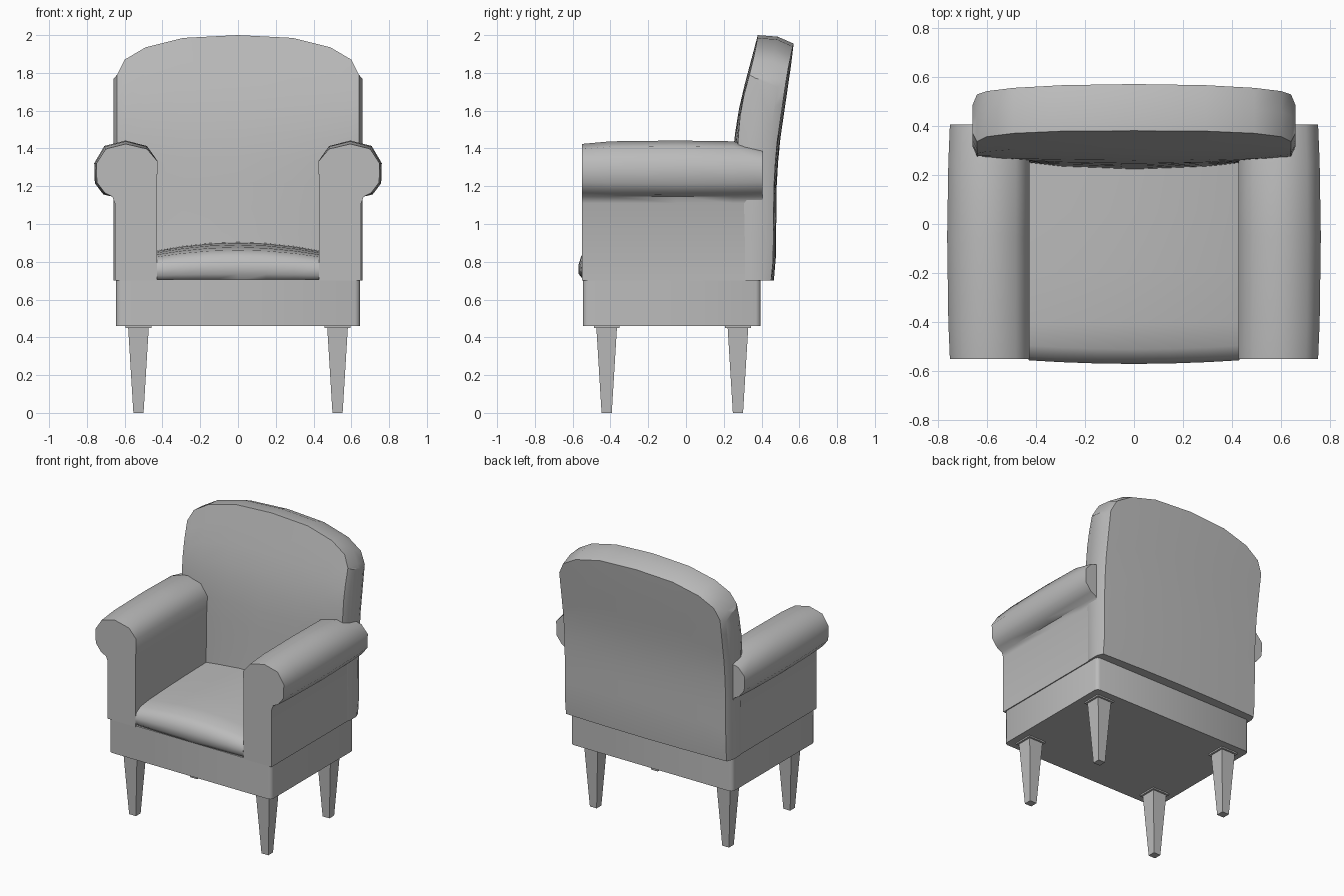
import bpy, bmesh, math

if "Cube" in bpy.data.objects:
    bpy.data.objects.remove(bpy.data.objects["Cube"], do_unlink=True)

grey = bpy.data.materials.new("warm_grey")
grey.use_nodes = True
COLOUR = (0.5, 0.5, 0.5, 1)
grey.diffuse_color = COLOUR
grey.node_tree.nodes["Principled BSDF"].inputs["Base Color"].default_value = COLOUR


def loft(name, sections, angle=None):
    """Skin closed sections with equal point counts and cap both ends."""
    bm = bmesh.new()
    rings = [[bm.verts.new(p) for p in s] for s in sections]
    n = len(rings[0])
    for a, b in zip(rings, rings[1:]):
        for i in range(n):
            j = (i + 1) % n
            bm.faces.new((a[i], a[j], b[j], b[i]))
    bm.faces.new(rings[0])
    bm.faces.new(rings[-1])
    bmesh.ops.recalc_face_normals(bm, faces=bm.faces)
    mesh = bpy.data.meshes.new(name)
    bm.to_mesh(mesh)
    bm.free()
    mesh.materials.append(grey)
    ob = bpy.data.objects.new(name, mesh)
    bpy.context.collection.objects.link(ob)
    if angle:
        bpy.ops.object.select_all(action='DESELECT')
        ob.select_set(True)
        bpy.context.view_layer.objects.active = ob
        bpy.ops.object.shade_smooth_by_angle(angle=math.radians(angle))
    return ob


def square(x, y, z, h):
    return [(x + a * h, y + b * h, z) for a, b in ((-1, -1), (1, -1), (1, 1), (-1, 1))]


def interp(table, z):
    for (z0, y0), (z1, y1) in zip(table, table[1:]):
        if z <= z1:
            return y0 + (y1 - y0) * (z - z0) / (z1 - z0)
    return table[-1][1]


# Base frame with slightly rounded upright corners
def base_ring(z):
    pts = []
    for sx, sy, start in ((1, 1, 0), (-1, 1, 90), (-1, -1, 180), (1, -1, 270)):
        for k in range(3):
            a = math.radians(start + 45 * k)
            pts.append((sx * 0.62 + 0.025 * math.cos(a),
                        -0.075 + sy * 0.445 + 0.025 * math.sin(a), z))
    return pts


loft("base_frame", [base_ring(0.46), base_ring(0.705)], 50)

# Tapered legs with thin mounting plates
for side, sx in (("left", 1), ("right", -1)):
    for end, y in (("front", -0.42), ("back", 0.275)):
        x = sx * 0.527
        loft(f"{end}_{side}_leg", [square(x, y, 0, 0.027), square(x, y, 0.46, 0.055)])
        loft(f"{end}_{side}_leg_plate", [square(x, y, 0.45, 0.068), square(x, y, 0.465, 0.068)])

# Scroll arms: the roll swells a little along the middle
ARM = [(0.43, 0.70), (0.43, 1.20), (0.425, 1.33), (0.482, 1.405), (0.595, 1.432),
       (0.70, 1.405), (0.75, 1.32), (0.747, 1.22), (0.705, 1.165),
       (0.665, 1.145), (0.652, 1.11), (0.652, 0.70)]
for side, sx in (("left", 1), ("right", -1)):
    sections = []
    for y, swell, drop in ((-0.55, 1, 0.008), (-0.4, 1.04, 0), (-0.05, 1.07, 0),
                           (0.25, 1.04, 0), (0.405, 1, 0.03)):
        ring = []
        for x, z in ARM:
            if z > 1.15:
                x = 0.59 + (x - 0.59) * (swell if x > 0.5 else 1)
                z = 1.29 + (z - 1.29) * swell - (drop if z > 1.35 else 0)
            ring.append((sx * x, y, z))
        sections.append(ring)
    loft(f"{side}_arm", sections, 52)

# Crowned seat cushion with a rounded front
SEAT = [(0.28, 0.70), (-0.54, 0.70), (-0.568, 0.735), (-0.57, 0.78), (-0.555, 0.83),
        (-0.51, 0.862), (-0.40, 0.877), (-0.2, 0.89), (0.05, 0.90), (0.28, 0.905)]
sections = []
for x in (-0.43, -0.4, -0.3, -0.15, 0, 0.15, 0.3, 0.4, 0.43):
    fall = (abs(x) / 0.43) ** 2
    sections.append([(x, y + (0.015 * fall if y < -0.5 else 0),
                      z - 0.045 * fall * (z - 0.70) / 0.2) for y, z in SEAT])
loft("seat_cushion", sections, 50)

# Leaning backrest: arched top, bulging front, gently curved rear
FRONT = [(0.70, 0.21), (0.90, 0.224), (1.42, 0.25), (1.65, 0.287), (2.0, 0.38)]
REAR = [(0.70, 0.465), (0.76, 0.475), (1.2, 0.48), (1.4, 0.492), (1.88, 0.562), (2.0, 0.575)]
ARCH = [(0, 2.0), (0.29, 1.985), (0.49, 1.935), (0.60, 1.87), (0.64, 1.79), (0.658, 1.77)]
columns = [(-x, z) for x, z in reversed(ARCH[1:])] + ARCH
STEPS = 10
sections = []
for x, top in columns:
    bend = (abs(x) / 0.65) ** 2
    edge = 0.04 if abs(x) > 0.65 else 0
    front, rear = [], []
    for k in range(STEPS + 1):
        t = k / STEPS
        zf = 0.70 + t * (top - 0.70)
        zr = 0.70 + t * (top - 0.745)
        bulge = bend * max(0.012, 0.075 * (1 - (zf - 0.70) / 1.05))
        front.append((x, interp(FRONT, zf) + bulge + edge, zf))
        rear.append((x, interp(REAR, zr) - 0.015 * bend - edge, zr))
    crown = (x, 0.45 * front[-1][1] + 0.55 * rear[-1][1], top - 0.008)
    sections.append(front + [crown] + rear[::-1])
loft("backrest", sections, 42)
